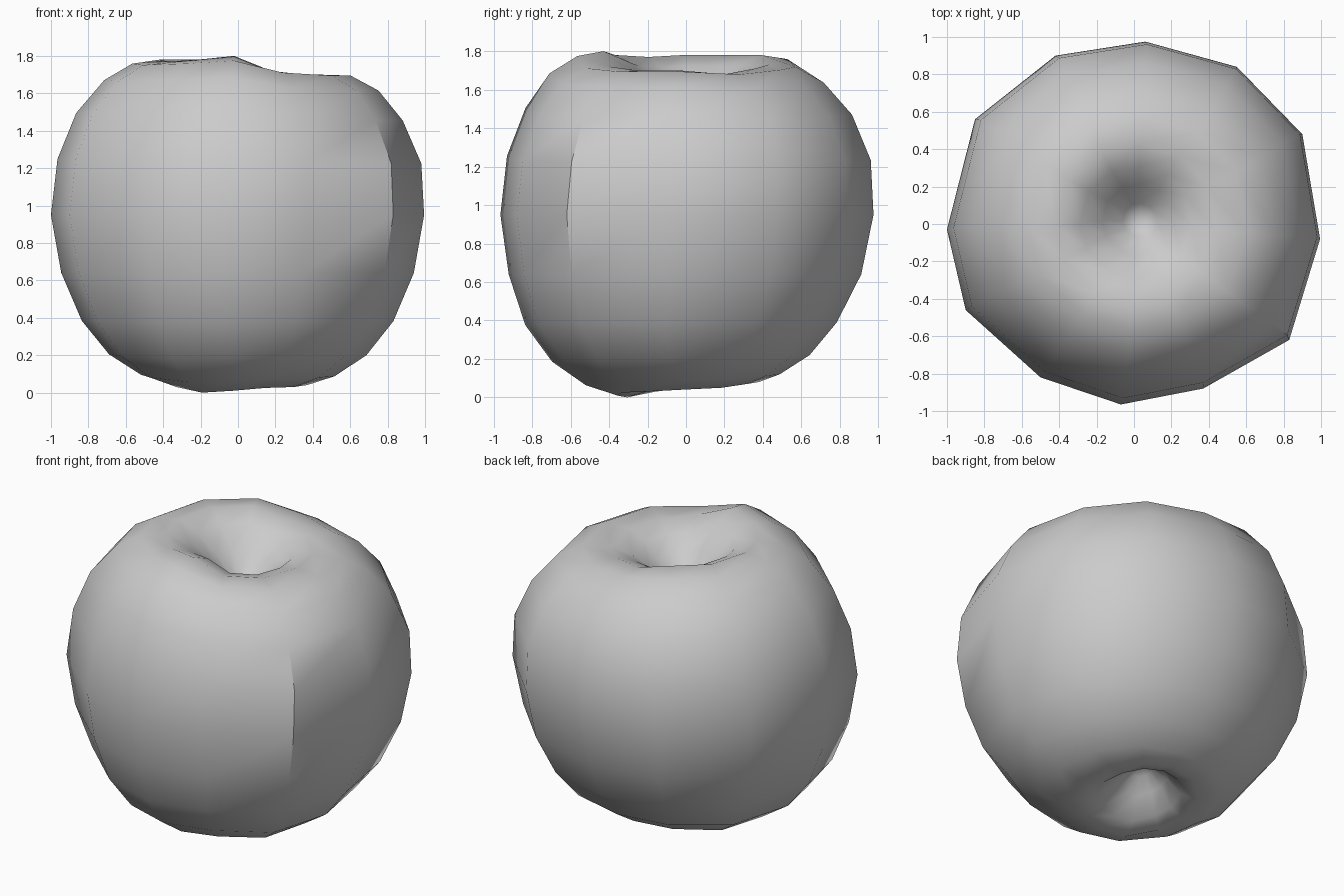
import bpy, bmesh
from math import hypot

if "Cube" in bpy.data.objects:
    bpy.data.objects.remove(bpy.data.objects["Cube"])

# Widest outline seen from the top: twelve slightly irregular sides
outline = [(.995, -.08), (.90, .48), (.55, .84), (.06, .975), (-.42, .90), (-.85, .56),
           (-1.0, -.03), (-.90, -.46), (-.50, -.82), (-.07, -.965), (.37, -.88), (.83, -.62)]
# Uneven heights of the top rim and the base rim around the apple
top_rim = [1.70, 1.68, 1.71, 1.73, 1.78, 1.78, 1.78, 1.77, 1.78, 1.80, 1.72, 1.70]
base_rim = [.04, .05, .07, .08, .08, .06, .05, .03, .0, .01, .025, .03]

# Profile: radius, height, top rim influence, base rim influence, x shift, y shift
profile = [
    (.07, .24, 0, .2, -.03, .03), (.15, .17, 0, .6, -.03, .03), (.25, .065, 0, 1, -.02, .02),
    (.37, .03, 0, 1, 0, .01), (.52, .08, 0, .8, 0, -.02), (.69, .195, 0, .5, 0, -.03),
    (.835, .38, 0, .2, 0, -.03), (.945, .64, 0, 0, 0, -.01), (1.0, .95, 0, 0, 0, 0),
    (.975, 1.24, .3, 0, .01, .01), (.875, 1.48, .5, 0, .01, .01), (.735, 1.65, .7, 0, .02, 0),
    (.585, 1.735, .8, 0, .02, 0), (.43, 1.75, 1, 0, .01, 0), (.30, 1.70, .8, 0, .01, .01),
    (.19, 1.60, .4, 0, .02, .02), (.09, 1.50, 0, 0, .03, .02),
]

bm = bmesh.new()
rings = []
for r, z, wt, wb, dx, dy in profile:
    ring = []
    for (x, y), tz, bz in zip(outline, top_rim, base_rim):
        k = r if r > .5 else r / hypot(x, y)
        ring.append(bm.verts.new((x * k + dx, y * k + dy,
                                  z + wt * (tz - 1.75) + wb * (bz - .03))))
    rings.append(ring)

# Skin between the rings
n = len(outline)
for a, b in zip(rings, rings[1:]):
    for i in range(n):
        j = (i + 1) % n
        bm.faces.new((a[i], a[j], b[j], b[i]))

# Pointed bottoms of the two hollows
base_tip = bm.verts.new((-.03, .03, .28))
top_tip = bm.verts.new((.03, .02, 1.43))
for i in range(n):
    j = (i + 1) % n
    bm.faces.new((rings[0][j], rings[0][i], base_tip))
    bm.faces.new((rings[-1][i], rings[-1][j], top_tip))

# Smooth skin with one hard crease at the front right corner
for f in bm.faces:
    f.smooth = True
for a, b in zip(rings[7:10], rings[8:11]):
    bm.edges.get((a[11], b[11])).smooth = False

bmesh.ops.recalc_face_normals(bm, faces=bm.faces)
mesh = bpy.data.meshes.new("apple")
bm.to_mesh(mesh)
bm.free()
apple = bpy.data.objects.new("apple", mesh)
bpy.context.collection.objects.link(apple)
